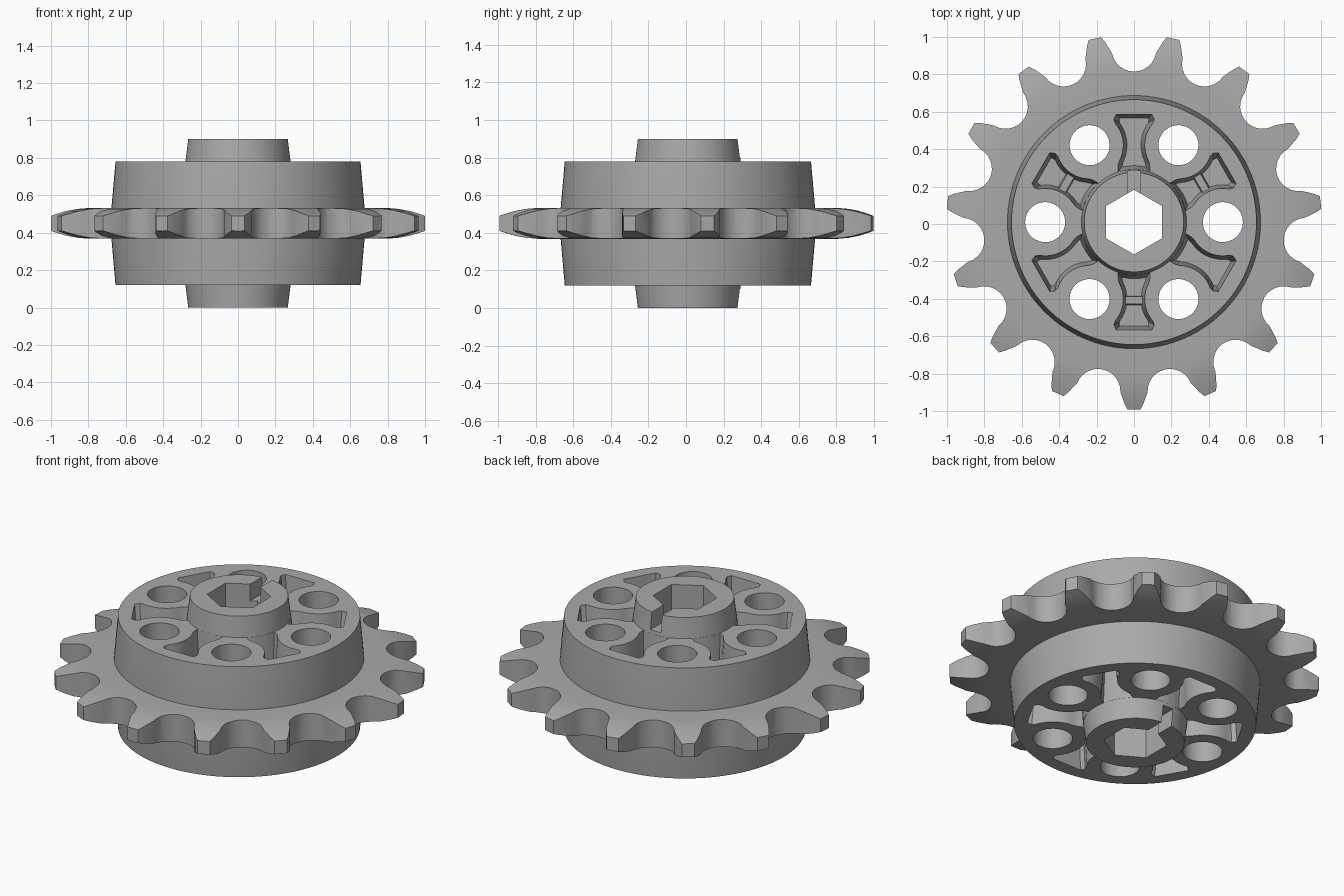
import bpy, bmesh
from math import sin, cos, pi, radians, sqrt
from mathutils import Matrix, Vector

cube = bpy.data.objects.get("Cube")
if cube:
    bpy.data.objects.remove(cube)

MID = 0.45          # plane of symmetry
CENTRE_Y = 0.01
TEETH = 15
HOLE_RING = 0.475

grey = bpy.data.materials.new("plain grey")
grey.use_nodes = True
colour = (0.4, 0.4, 0.4, 1)
grey.diffuse_color = colour
grey.node_tree.nodes["Principled BSDF"].inputs["Base Color"].default_value = colour


def make_object(name, bm):
    bmesh.ops.recalc_face_normals(bm, faces=bm.faces)
    mesh = bpy.data.meshes.new(name)
    bm.to_mesh(mesh)
    bm.free()
    mesh.materials.append(grey)
    obj = bpy.data.objects.new(name, mesh)
    bpy.context.collection.objects.link(obj)
    return obj


def lathe(name, half, steps=120):
    """Revolve a profile of (radius, height above mid plane), mirrored below."""
    profile = half + [(r, -h) for r, h in reversed(half)]
    bm = bmesh.new()
    verts = [bm.verts.new((r, 0, MID + h)) for r, h in profile]
    edges = [bm.edges.new((verts[i - 1], verts[i])) for i in range(len(verts))]
    bmesh.ops.spin(bm, geom=verts + edges, cent=(0, 0, 0), axis=(0, 0, 1),
                   angle=2 * pi, steps=steps, use_merge=True)
    bmesh.ops.remove_doubles(bm, verts=bm.verts, dist=1e-5)
    return make_object(name, bm)


def loft(bm, lower, upper, z0, z1, turn=0.0):
    """Closed solid between two outlines with matching points."""
    spin = Matrix.Rotation(turn, 3, 'Z')
    a = [bm.verts.new(spin @ Vector((x, y, z0))) for x, y in lower]
    b = [bm.verts.new(spin @ Vector((x, y, z1))) for x, y in upper]
    bm.faces.new(a)
    bm.faces.new(b)
    for i in range(len(a)):
        bm.faces.new((a[i - 1], a[i], b[i], b[i - 1]))


def ring(radius, count, start=0.0, cx=0.0):
    angles = [start + 2 * pi * i / count for i in range(count)]
    return [(cx + radius * cos(a), radius * sin(a)) for a in angles]


def rect(w, y0, y1):
    return [(-w, y0), (w, y0), (w, y1), (-w, y1)]


def boolean(obj, cutter, operation):
    mod = obj.modifiers.new(operation.title(), 'BOOLEAN')
    mod.object, mod.operation, mod.solver = cutter, operation, 'EXACT'
    graph = bpy.context.evaluated_depsgraph_get()
    mesh = bpy.data.meshes.new_from_object(obj.evaluated_get(graph))
    obj.modifiers.clear()
    obj.data = mesh
    bpy.data.objects.remove(cutter)


def pocket_outline(inset):
    """Fan shape with sides that follow the walls of the neighbouring holes."""
    r0, r1, n = 0.282 + inset, 0.578 - inset, 14
    hx, hy = HOLE_RING * 0.5, HOLE_RING * cos(pi / 6)
    wall = 0.18 + inset
    side = []
    for i in range(n + 1):
        y = r0 + 0.004 + (r1 - r0 - 0.012) * i / n
        w = hx - sqrt(max(wall ** 2 - (y - hy) ** 2, 0))
        limit = (0.085 if y < hy else 0.108) - inset
        side.append((min(w, limit), y))
    # rounded outer corners and curved inner end
    x_top, x_low = side[-1][0], side[0][0]
    side[-1] = (x_top - 0.012, r1 - 0.002)
    side[0] = (x_low, sqrt(r0 ** 2 - x_low ** 2))
    inner = [(x_low * k, sqrt(r0 ** 2 - (x_low * k) ** 2)) for k in (-0.5, 0, 0.5)]
    return inner + side + [(-x, y) for x, y in reversed(side)]


# Hub and drum in one turned body
body = lathe("hub_body", [(0, 0.45), (0.266, 0.45), (0.281, 0.33),
                          (0.655, 0.33), (0.677, 0.08)])

# Hexagonal bore and six round through holes
bm = bmesh.new()
hexagon = ring(0.173, 6, pi / 2)
loft(bm, hexagon, hexagon, -0.1, 1.0)
hole = ring(0.107, 40, 0, HOLE_RING)
for i in range(6):
    loft(bm, hole, hole, -0.1, 1.0, i * pi / 3)
boolean(body, make_object("bore_cutter", bm), 'DIFFERENCE')

# Tapered pockets on both faces, and a key notch across each hub end
bm = bmesh.new()
mouth, floor = pocket_outline(0), pocket_outline(0.02)
notch = rect(0.034, 0.05, 0.33)
for s in (1, -1):
    for i in range(6):
        loft(bm, floor, mouth, MID + s * 0.08, MID + s * 0.335, i * pi / 3)
    loft(bm, notch, notch, MID + s * 0.35, MID + s * 0.5)
boolean(body, make_object("pocket_cutter", bm), 'DIFFERENCE')

# Low cross ribs in every second pocket
bm = bmesh.new()
for s in (1, -1):
    for i in (1, 3, 5):
        loft(bm, rect(0.085, 0.39, 0.445), rect(0.075, 0.397, 0.437),
             MID + s * 0.06, MID + s * 0.18, i * pi / 3)
ribs = make_object("pocket_ribs", bm)

# Toothed ring: turned blank with thinning rim, trimmed to the tooth outline
teeth = lathe("toothed_ring", [(0.62, 0.082), (0.8, 0.082), (0.86, 0.077),
                               (0.92, 0.066), (0.97, 0.051), (1.02, 0.034)])
outline = []
for i in range(TEETH):
    a = radians(-90) + 2 * pi * i / TEETH
    for r, w in ((1.003, -0.034), (1.003, 0.034), (0.972, 0.05)):
        outline.append((r * cos(a) - w * sin(a), r * sin(a) + w * cos(a)))
    v = a + pi / TEETH
    for k in range(13):
        p = radians(-80 + 160 * k / 12)
        r, w = 0.925 - 0.12 * cos(p), 0.12 * sin(p)
        outline.append((r * cos(v) - w * sin(v), r * sin(v) + w * cos(v)))
    a += 2 * pi / TEETH
    outline.append((0.972 * cos(a) + 0.05 * sin(a), 0.972 * sin(a) - 0.05 * cos(a)))
bm = bmesh.new()
loft(bm, outline, outline, 0.2, 0.7)
boolean(teeth, make_object("tooth_cutter", bm), 'INTERSECT')

# Placement and shading
for obj in bpy.context.view_layer.objects:
    obj.select_set(False)
for obj in (body, ribs, teeth):
    obj.location.y = CENTRE_Y
    obj.select_set(True)
bpy.context.view_layer.objects.active = body
bpy.ops.object.shade_smooth_by_angle(angle=radians(25))
